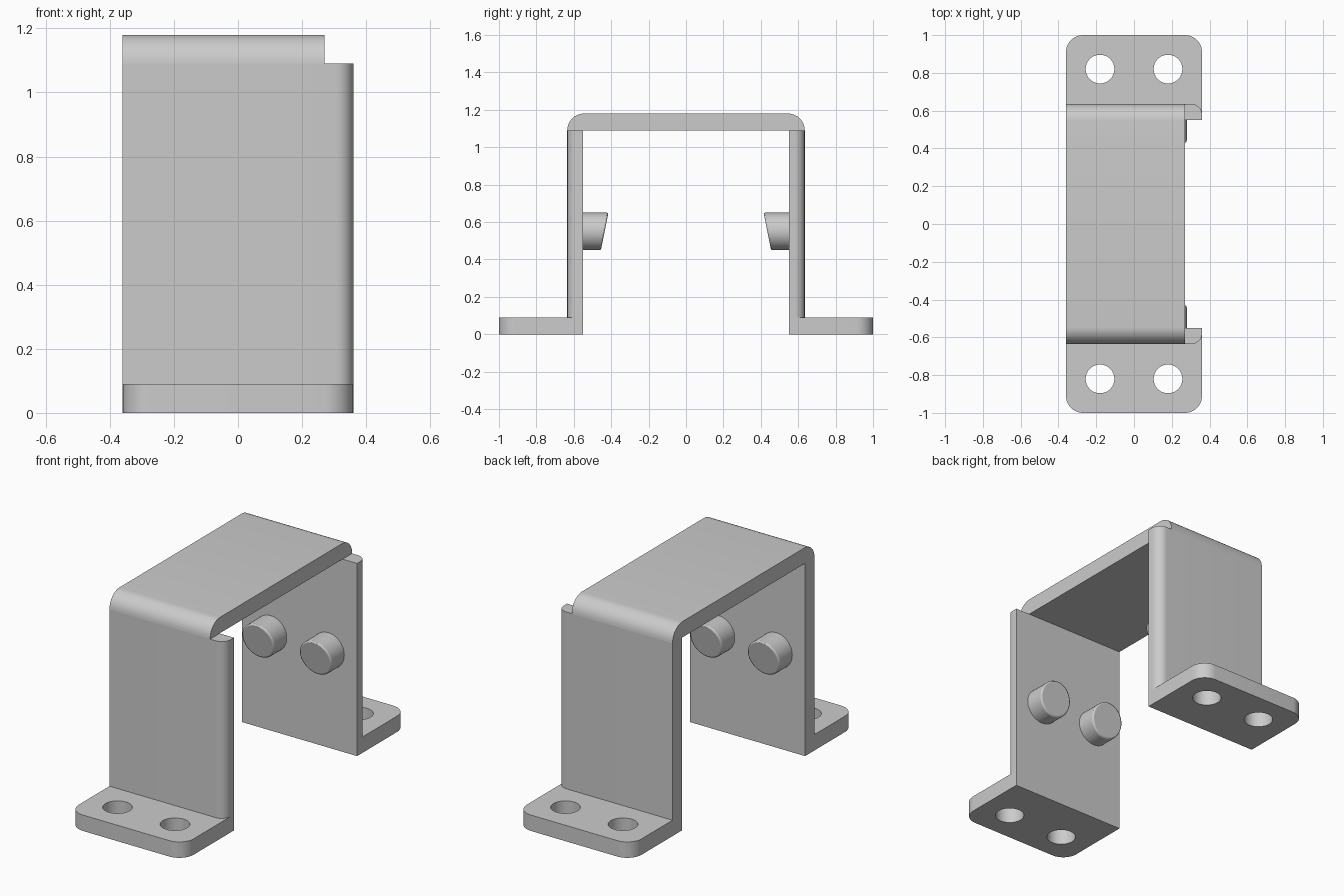
import bpy, bmesh, math

if "Cube" in bpy.data.objects:
    bpy.data.objects.remove(bpy.data.objects["Cube"])

grey = bpy.data.materials.new("bracket_grey")
grey.diffuse_color = (0.6, 0.6, 0.6, 1)
grey.use_nodes = True
grey.node_tree.nodes["Principled BSDF"].inputs["Base Color"].default_value = grey.diffuse_color

W = 0.36            # half width
IN, OUT = 0.55, 0.635   # wall inner / outer y
T = 0.09            # sheet thickness
LEG_TOP, TOP = 1.09, 1.18


def arc(cx, cy, r, a0, a1, n=10):
    """Points on an arc, angles in degrees."""
    return [(cx + r * math.cos(math.radians(a0 + (a1 - a0) * i / n)),
             cy + r * math.sin(math.radians(a0 + (a1 - a0) * i / n)))
            for i in range(n + 1)]


def circle(cx, cy, r, n=48):
    return arc(cx, cy, r, 0, 360, n)[:-1]


def prism(name, loops, place, bevel=0):
    """Outline (first loop) with holes (other loops); place(u, v, d) gives xyz, d = 0 or 1."""
    bm = bmesh.new()
    rings = []
    for d in (0, 1):
        layer = [[bm.verts.new(place(u, v, d)) for u, v in lp] for lp in loops]
        if len(loops) == 1:
            bm.faces.new(layer[0])
        else:
            edges = [bm.edges.new((r[i - 1], r[i])) for r in layer for i in range(len(r))]
            bmesh.ops.triangle_fill(bm, edges=edges, use_beauty=True)
        rings.append(layer)
    for a, b in zip(*rings):
        for i in range(len(a)):
            bm.faces.new((a[i - 1], a[i], b[i], b[i - 1]))
    bmesh.ops.recalc_face_normals(bm, faces=bm.faces[:])
    mesh = bpy.data.meshes.new(name)
    bm.to_mesh(mesh)
    bm.free()
    mesh.materials.append(grey)
    ob = bpy.data.objects.new(name, mesh)
    bpy.context.collection.objects.link(ob)
    if bevel:
        m = ob.modifiers.new("rim", 'BEVEL')
        m.width, m.segments, m.limit_method = bevel, 2, 'ANGLE'
        m.angle_limit = math.radians(40)
    bpy.ops.object.select_all(action='DESELECT')
    ob.select_set(True)
    bpy.context.view_layer.objects.active = ob
    bpy.ops.object.shade_smooth_by_angle(angle=math.radians(30))
    return ob


# Top plate: side profile with rounded outer bends, shorter on the right
profile = ([(-OUT, LEG_TOP), (OUT, LEG_TOP)]
           + arc(OUT - T, LEG_TOP, T, 0, 90)[1:]
           + arc(-OUT + T, LEG_TOP, T, 90, 180)[:-1])
prism("top_plate", [profile], lambda u, v, d: (-W + 0.63 * d, u, v))

for s, side in ((-1, "front"), (1, "back")):
    # Mounting foot with two screw holes and rounded outer corners
    foot = ([(-W, IN), (W, IN)] + arc(W - T, 1 - T, T, 0, 90)
            + arc(-W + T, 1 - T, T, 90, 180))
    holes = [circle(x, 0.82, 0.076) for x in (-0.18, 0.18)]
    prism(side + "_foot", [foot] + holes, lambda u, v, d: (u, s * v, T * d))

    # Upright wall with one rounded outer vertical edge
    r = 0.055
    wall = [(-W, IN), (W, IN)] + arc(W - r, OUT - r, r, 0, 90) + [(-W, OUT)]
    prism(side + "_wall", [wall],
          lambda u, v, d: (u, s * v, T + (LEG_TOP - T) * d))

    # Slant-ended pegs on the inner face
    for x, pos in ((-0.18, "left"), (0.18, "right")):
        prism(f"{side}_{pos}_peg", [circle(0, 0, 0.1)],
              lambda u, v, d: (x + u, s * (0.57 - d * (0.135 + 0.2 * v)), 0.55 + v),
              bevel=0.008)
